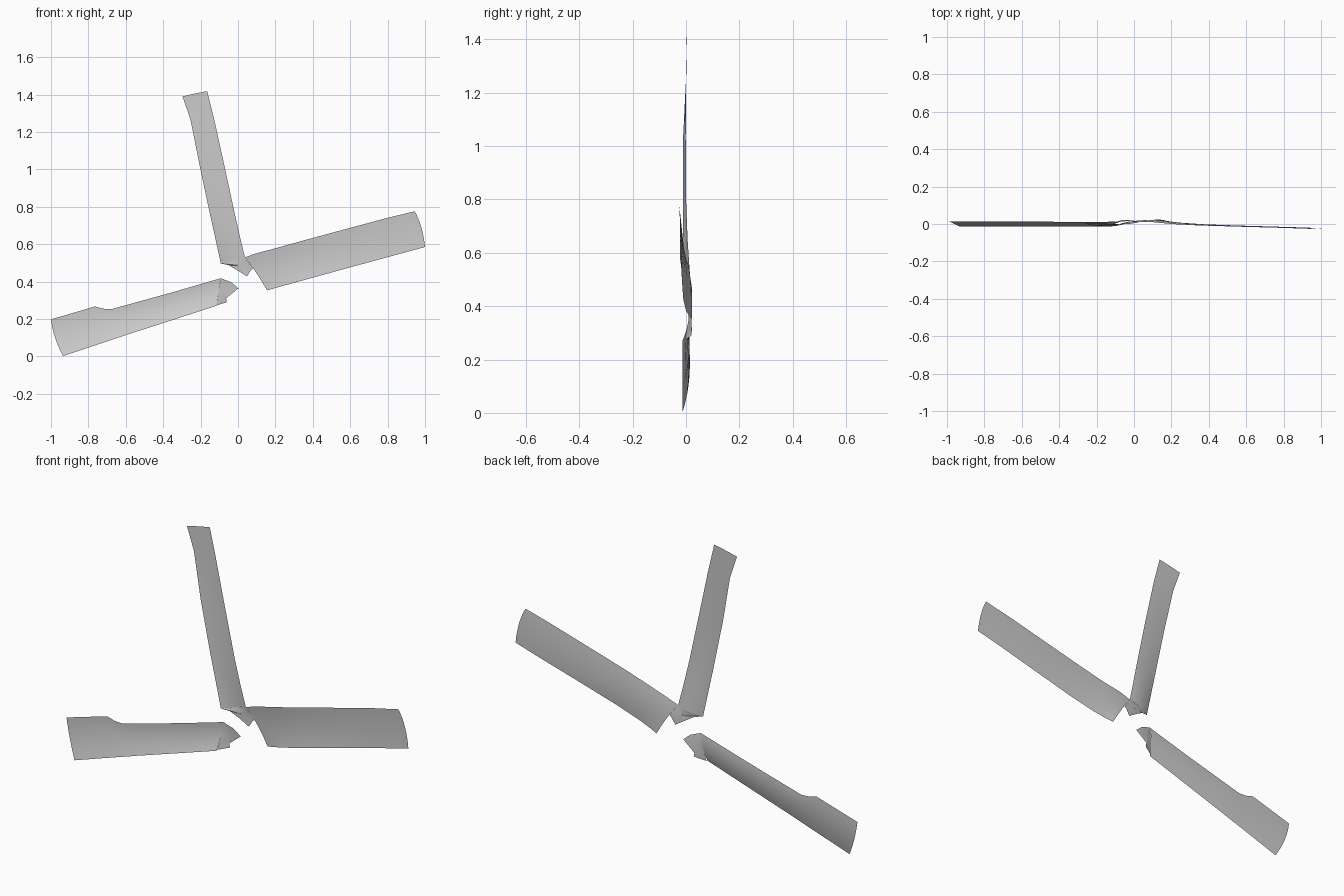
import bpy, bmesh


def finish(name, bm):
    bmesh.ops.recalc_face_normals(bm, faces=bm.faces)
    # single-layer sheets: face the front
    bm.normal_update()
    if sum(f.normal.y * f.calc_area() for f in bm.faces) > 0:
        bmesh.ops.reverse_faces(bm, faces=bm.faces)
    me = bpy.data.meshes.new(name)
    bm.to_mesh(me)
    bm.free()
    ob = bpy.data.objects.new(name, me)
    bpy.context.collection.objects.link(ob)
    for p in me.polygons:
        p.use_smooth = True
    me.set_sharp_from_angle(angle=0.6)
    return ob


def blade(name, stations, n=8):
    """Loft a thin sheet; each station is a curve through edge, middle, edge."""
    bm = bmesh.new()
    rows = []
    for a, m, b in stations:
        row = []
        for i in range(n + 1):
            t = i / n
            w = ((1 - t) * (1 - 2 * t), 4 * t * (1 - t), t * (2 * t - 1))
            row.append(bm.verts.new([w[0] * a[k] + w[1] * m[k] + w[2] * b[k]
                                     for k in range(3)]))
        rows.append(row)
    for r, s in zip(rows, rows[1:]):
        for i in range(n):
            bm.faces.new((r[i], r[i + 1], s[i + 1], s[i]))
    return finish(name, bm)


def web(name, centre, rim):
    """Fan of triangles for a ragged root piece."""
    bm = bmesh.new()
    c = bm.verts.new(centre)
    vs = [bm.verts.new(p) for p in rim]
    for p, q in zip(vs, vs[1:] + vs[:1]):
        bm.faces.new((c, p, q))
    return finish(name, bm)


# Right blade, root to tip (upper edge, middle, lower edge)
blade("right_blade", [
    ((.037, .012, .53), (.097, .022, .448), (.155, .022, .353)),
    ((.10, .010, .552), (.15, .018, .465), (.19, .012, .363)),
    ((.20, .000, .578), (.235, .008, .480), (.265, .000, .384)),
    ((.35, -.008, .620), (.38, -.002, .515), (.41, -.010, .424)),
    ((.55, -.014, .674), (.58, -.009, .567), (.61, -.014, .479)),
    ((.80, -.021, .741), (.84, -.017, .643), (.86, -.018, .547)),
    ((.945, -.026, .776), (.98, -.022, .690), (1.0, -.023, .585)),
])

# Upper blade, root to tip (left edge, middle, right edge)
blade("upper_blade", [
    ((-.092, -.010, .497), (-.03, .012, .51), (.037, .012, .53)),
    ((-.122, -.011, .635), (-.06, .003, .645), (.010, .006, .642)),
    ((-.152, -.012, .770), (-.085, -.003, .775), (-.020, .001, .775)),
    ((-.207, -.011, 1.03), (-.14, -.004, 1.04), (-.075, -.001, 1.03)),
    ((-.255, .001, 1.27), (-.19, .001, 1.28), (-.13, .000, 1.28)),
    ((-.297, .003, 1.39), (-.232, .003, 1.405), (-.165, .003, 1.418)),
])

# Torn web joining the upper and right blade roots
web("root_web", (.02, .018, .485), [
    (.037, .012, .53), (-.03, .012, .51), (-.092, -.010, .497),
    (-.05, .005, .488), (.0, .016, .458), (.048, .02, .428),
    (.068, .022, .46), (.08, .022, .472)])

# Left blade with edge notch, tip to root (upper edge, middle, lower edge)
blade("left_blade", [
    ((-1.0, .014, .198), (-.978, .009, .10), (-.935, -.013, .002)),
    ((-.765, .014, .267), (-.74, .008, .170), (-.705, -.013, .079)),
    ((-.72, .013, .255), (-.69, .008, .178), (-.665, -.013, .092)),
    ((-.675, .013, .253), (-.65, .008, .185), (-.625, -.013, .105)),
    ((-.625, .013, .267), (-.60, .008, .197), (-.575, -.013, .122)),
    ((-.35, .011, .343), (-.335, .007, .272), (-.315, -.013, .206)),
    ((-.092, .010, .418), (-.105, .009, .345), (-.115, -.013, .271)),
])

# Pointed root of the left blade
web("left_root", (-.07, .020, .355), [
    (-.092, .010, .418), (-.037, .016, .397), (.002, .020, .364),
    (-.065, .022, .31), (-.06, .020, .29), (-.115, -.005, .273),
    (-.105, .009, .345)])
